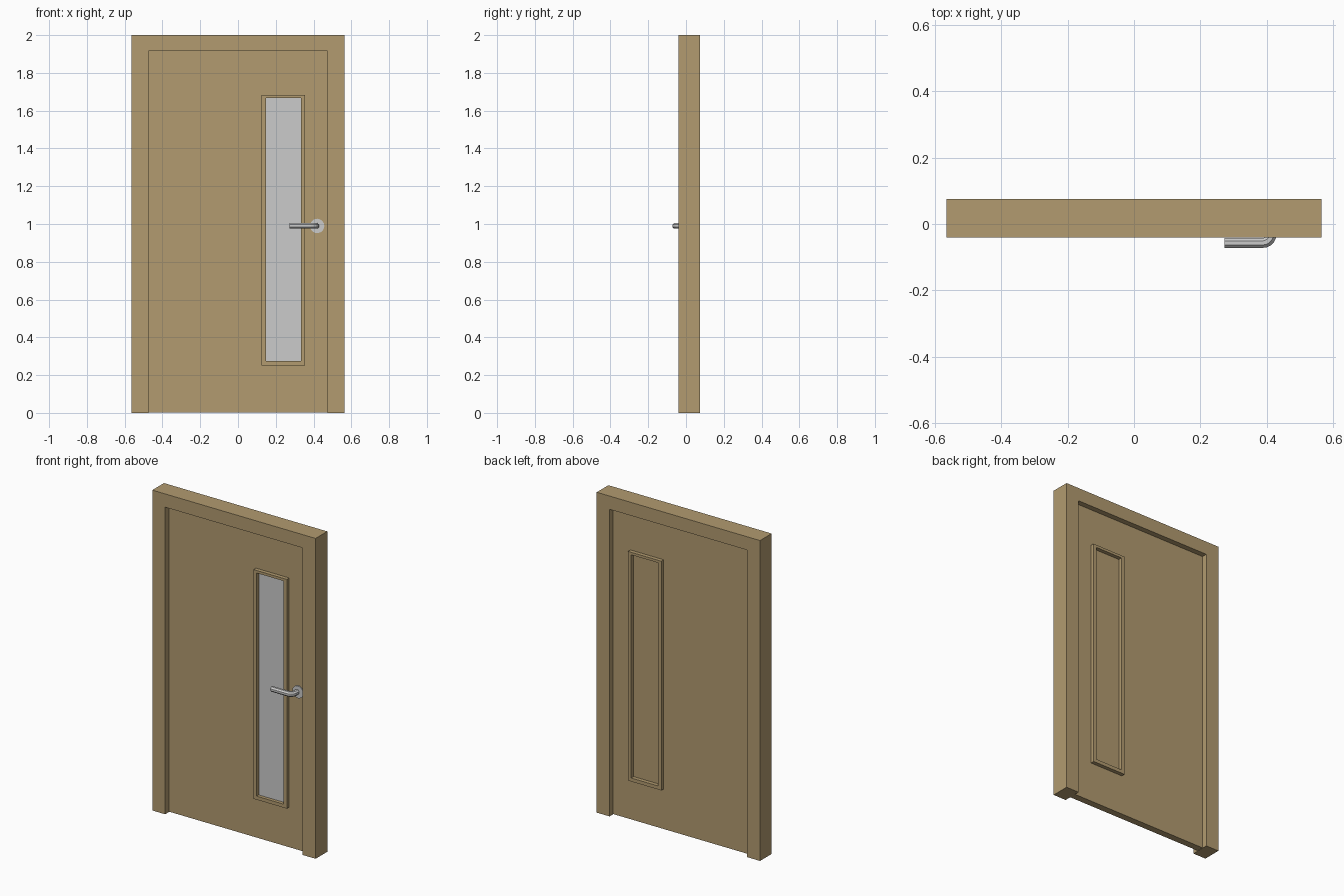
import bpy, bmesh, math
from mathutils import Vector

if "Cube" in bpy.data.objects:
    bpy.data.objects.remove(bpy.data.objects["Cube"])


def material(name, rgb):
    m = bpy.data.materials.new(name)
    m.diffuse_color = (*rgb, 1)
    m.use_nodes = True
    m.node_tree.nodes["Principled BSDF"].inputs["Base Color"].default_value = m.diffuse_color
    return m


wood = material("tan_wood", (0.445, 0.328, 0.162))
grey = material("light_grey", (0.60, 0.60, 0.60))


def finish(name, bm, mat):
    bmesh.ops.recalc_face_normals(bm, faces=bm.faces[:])
    me = bpy.data.meshes.new(name)
    bm.to_mesh(me)
    bm.free()
    me.materials.append(mat)
    ob = bpy.data.objects.new(name, me)
    bpy.context.collection.objects.link(ob)
    return ob


def extrude_y(name, outline, y0, y1, mat):
    """Extrude an x/z outline from y0 to y1."""
    bm = bmesh.new()
    f = bm.faces.new([bm.verts.new((x, y0, z)) for x, z in outline])
    r = bmesh.ops.extrude_face_region(bm, geom=[f])
    for v in r["geom"]:
        if isinstance(v, bmesh.types.BMVert):
            v.co.y = y1
    return finish(name, bm, mat)


def rect(x0, x1, z0, z1):
    return [(x0, z0), (x1, z0), (x1, z1), (x0, z1)]


def ring_y(name, outer, inner, y0, y1, mat):
    """Rectangular moulding between two x/z outlines."""
    bm = bmesh.new()
    loops = [[bm.verts.new((x, y, z)) for x, z in o]
             for o, y in ((outer, y0), (inner, y0), (inner, y1), (outer, y1))]
    for k in range(4):
        a, b = loops[k], loops[(k + 1) % 4]
        for i in range(4):
            j = (i + 1) % 4
            bm.faces.new((a[i], a[j], b[j], b[i]))
    return finish(name, bm, mat)


# Door frame: two jambs and a head
W, O, H = 0.564, 0.475, 1.917
FRONT, BACK = -0.002, 0.041
extrude_y("door_frame", [(-W, 0), (-O, 0), (-O, H), (O, H), (O, 0), (W, 0), (W, 2), (-W, 2)],
          -0.04, 0.075, wood)

# Door leaf, recessed on both sides
extrude_y("door_leaf", rect(-O, O, 0.002, H), FRONT, BACK, wood)

# Window mouldings on both faces, glass on the front
outer, inner = rect(0.125, 0.355, 0.252, 1.683), rect(0.147, 0.333, 0.274, 1.667)
ring_y("front_window_moulding", outer, inner, FRONT - 0.024, FRONT, wood)
ring_y("back_window_moulding", outer, inner, BACK, BACK + 0.024, wood)
extrude_y("window_glass", inner, FRONT - 0.003, FRONT, grey)

# Round handle plate
HX, HZ = 0.419, 0.99
circle = [(HX + 0.038 * math.cos(a * math.tau / 20), HZ + 0.038 * math.sin(a * math.tau / 20))
          for a in range(20)]
extrude_y("handle_plate", circle, FRONT - 0.007, FRONT, grey)

# Lever: eight-sided tube swept out of the plate and around a bend
R, LX, LY, B = 0.0155, 0.414, -0.057, 0.027
path = [(LX, FRONT)]
path += [(LX - B + B * math.cos(t), LY + B - B * math.sin(t))
         for t in (k * math.pi / 10 for k in range(6))]
path += [(0.273, LY)]
bm = bmesh.new()
rings = []
for i, p in enumerate(path):
    a, b = path[max(i - 1, 0)], path[min(i + 1, len(path) - 1)]
    d = (Vector(b) - Vector(a)).normalized()
    if i in (0, 1):
        d = Vector((0, -1))
    elif i >= len(path) - 2:
        d = Vector((-1, 0))
    side = Vector((-d.y, d.x))
    ring = []
    for k in range(8):
        t = (k + 0.5) * math.tau / 8
        o = side * R * math.cos(t) * 1.05
        ring.append(bm.verts.new((p[0] + o.x, p[1] + o.y, HZ + R * 1.05 * math.sin(t))))
    rings.append(ring)
for a, b in zip(rings, rings[1:]):
    for k in range(8):
        j = (k + 1) % 8
        bm.faces.new((a[k], a[j], b[j], b[k]))
bm.faces.new(rings[0])
bm.faces.new(rings[-1])
finish("handle_lever", bm, grey)
